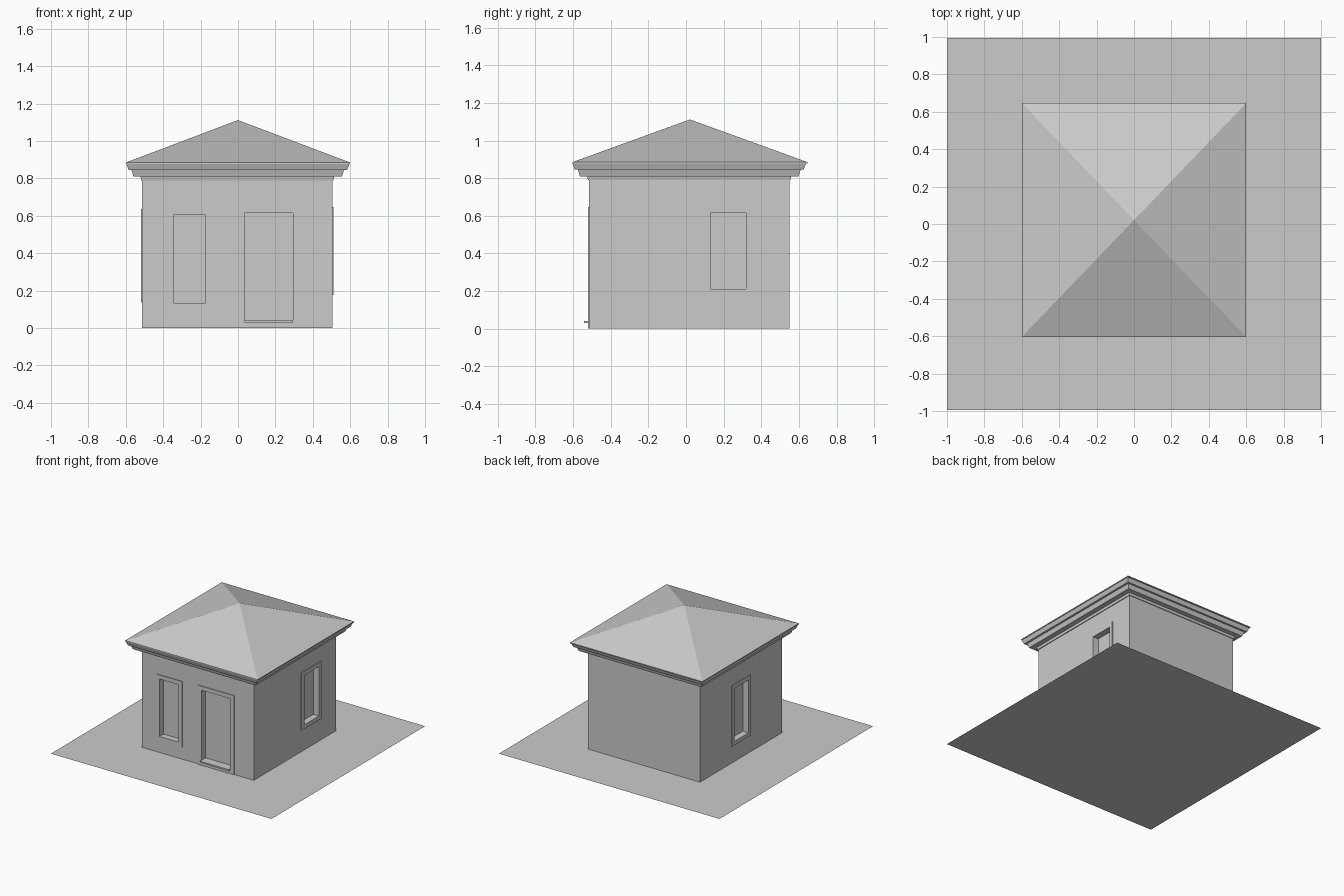
import bpy, bmesh

if "Cube" in bpy.data.objects:
    bpy.data.objects.remove(bpy.data.objects["Cube"])

# Wall rectangle: centre and half sizes
CX, CY, HX, HY, WALL_H = -0.004, 0.017, 0.508, 0.532, 0.80
PROUD, RECESS, TRIM = 0.006, 0.045, 0.033


def finish(name, bm):
    bmesh.ops.recalc_face_normals(bm, faces=bm.faces)
    mesh = bpy.data.meshes.new(name)
    bm.to_mesh(mesh)
    bm.free()
    obj = bpy.data.objects.new(name, mesh)
    bpy.context.collection.objects.link(obj)
    return obj


def add_box(bm, lo, hi):
    verts = bmesh.ops.create_cube(bm, size=1)["verts"]
    for v in verts:
        v.co = [(a + b) / 2 + c * (b - a) for a, b, c in zip(lo, hi, v.co)]


def wall_box(bm, side, u0, u1, z0, z1, d0, d1):
    """Box on a wall: u runs along the wall, d points out of it."""
    if side == "front":
        y = CY - HY
        add_box(bm, (u0, y - d1, z0), (u1, y - d0, z1))
    elif side == "right":
        x = CX + HX
        add_box(bm, (x + d0, u0, z0), (x + d1, u1, z1))
    else:
        x = CX - HX
        add_box(bm, (x - d1, u0, z0), (x - d0, u1, z1))


# Ground slab
bm = bmesh.new()
bmesh.ops.create_grid(bm, x_segments=1, y_segments=1, size=1)
ground = finish("base_plane", bm)
ground.scale.y = 0.995

# Walls
bm = bmesh.new()
add_box(bm, (CX - HX, CY - HY, 0), (CX + HX, CY + HY, WALL_H))
walls = finish("walls", bm)

# Door and windows: recess cut into the wall, with a thin raised frame
openings = [
    ("door", "front", 0.035, 0.295, 0.03, 0.615),
    ("front_window", "front", -0.345, -0.175, 0.135, 0.605),
    ("right_window", "right", 0.13, 0.32, 0.21, 0.615),
    ("left_window", "left", -0.07, 0.11, 0.17, 0.603),
]
for name, side, u0, u1, z0, z1 in openings:
    bm = bmesh.new()
    wall_box(bm, side, u0, u1, z0, z1, -RECESS, 0.05)
    cutter = finish(name + "_cutter", bm)
    cutter.hide_render = True
    cutter.hide_viewport = True
    cut = walls.modifiers.new(name, "BOOLEAN")
    cut.operation, cut.solver, cut.object = "DIFFERENCE", "EXACT", cutter

    bm = bmesh.new()
    t = TRIM
    low = max(z0 - t, 0)
    for a, b, c, d in ((u0 - t, u0, low, z1 + t), (u1, u1 + t, low, z1 + t),
                       (u0, u1, z1, z1 + t), (u0, u1, low, z0)):
        wall_box(bm, side, a, b, c, d, 0, PROUD)
    finish(name + "_frame", bm)

# Doorstep
bm = bmesh.new()
wall_box(bm, "front", 0.035, 0.295, 0.03, 0.042, -RECESS, 0.027)
finish("doorstep", bm)

# Stepped cornice: (overhang, height) profile swept round the wall
bm = bmesh.new()
profile = [(0, 0.79), (0.006, 0.79), (0.010, 0.81), (0.049, 0.81),
           (0.060, 0.845), (0.076, 0.845), (0.088, 0.877)]
rings = []
for o, z in profile:
    x, y = HX + o, HY + o
    rings.append([bm.verts.new((CX * (1 - o / 0.092) + sx * x, CY + sy * y, z))
                  for sx, sy in ((-1, -1), (1, -1), (1, 1), (-1, 1))])
for r, s in zip(rings, rings[1:]):
    for i in range(4):
        j = (i + 1) % 4
        bm.faces.new((r[i], r[j], s[j], s[i]))
finish("cornice", bm)

# Hipped roof: thin eave edge rising to a point
bm = bmesh.new()
x, y, cy = 0.6, 0.625, 0.021
corners = ((-x, cy - y), (x, cy - y), (x, cy + y), (-x, cy + y))
low = [bm.verts.new((a, b, 0.877)) for a, b in corners]
top = [bm.verts.new((a, b, 0.885)) for a, b in corners]
apex = bm.verts.new((0, cy, 1.112))
bm.faces.new(low[::-1])
for i in range(4):
    j = (i + 1) % 4
    bm.faces.new((low[i], low[j], top[j], top[i]))
    bm.faces.new((top[i], top[j], apex))
finish("roof", bm)
